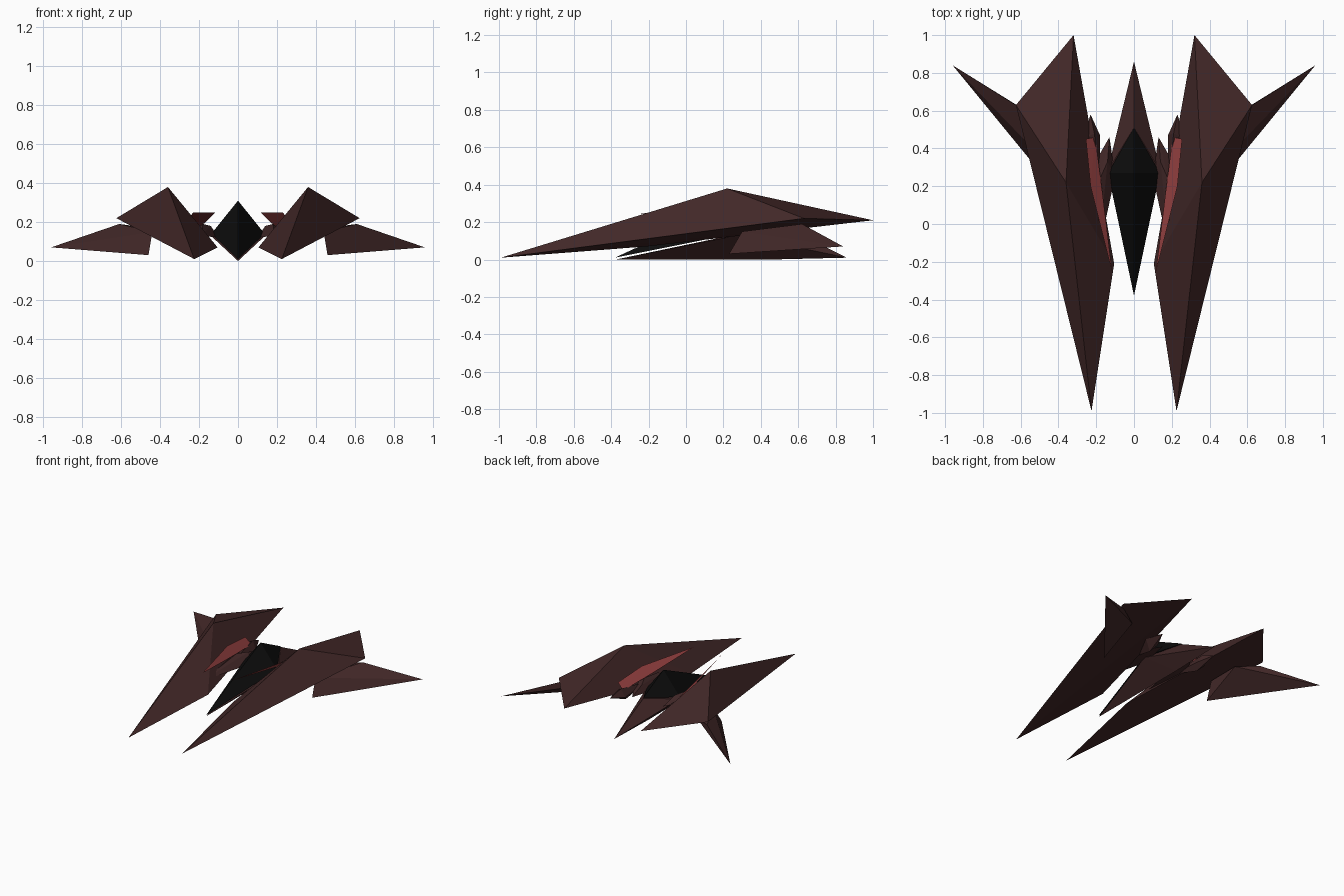
import bpy, bmesh

if "Cube" in bpy.data.objects:
    bpy.data.objects.remove(bpy.data.objects["Cube"])


def material(name, rgb):
    m = bpy.data.materials.new(name)
    m.diffuse_color = (*rgb, 1)
    m.use_nodes = True
    m.node_tree.nodes["Principled BSDF"].inputs["Base Color"].default_value = m.diffuse_color
    return m


BROWN = material("dark_brown", (0.055, 0.021, 0.021))
RED = material("dull_red", (0.29, 0.05, 0.05))
BLACK = material("black_glass", (0.004, 0.004, 0.004))


def facet(name, points, mat, sides=(1,)):
    """Flat-faced solid spanned by a few corner points, one per side."""
    for s in sides:
        bm = bmesh.new()
        for x, y, z in points:
            bm.verts.new((x * s, y, z))
        res = bmesh.ops.convex_hull(bm, input=bm.verts)
        junk = [v for v in bm.verts if not v.link_faces]
        bmesh.ops.delete(bm, geom=junk, context='VERTS')
        bmesh.ops.recalc_face_normals(bm, faces=bm.faces)
        label = name if len(sides) == 1 else name + ("_right" if s > 0 else "_left")
        me = bpy.data.meshes.new(label)
        bm.to_mesh(me)
        bm.free()
        me.materials.append(mat)
        bpy.context.collection.objects.link(bpy.data.objects.new(label, me))


BOTH = (1, -1)

# central fuselage: low keel with a pointed tail
facet("fuselage", [(0, -0.375, 0), (0.14, 0.28, 0.13), (-0.14, 0.28, 0.13),
                   (0, 0.45, 0), (0, 0.86, 0.01), (0, 0.51, 0.185)], BROWN)

# black faceted canopy
facet("canopy", [(0, -0.38, 0.01), (0.137, 0.27, 0.14), (-0.137, 0.27, 0.14),
                 (0, 0.27, 0.31), (0, 0.51, 0.19)], BLACK)

# long side hulls: front tip, ridge peak, outer corner, rear tip, inner corner
facet("side_hull", [(0.225, -0.99, 0.01), (0.36, 0.22, 0.38), (0.625, 0.63, 0.22),
                    (0.32, 1.0, 0.21), (0.105, -0.21, 0.07)], BROWN, BOTH)

# swept outer wings
facet("wing", [(0.46, 0.23, 0.03), (0.44, 0.3, 0.15), (0.46, 0.53, 0.17),
               (0.61, 0.62, 0.19), (0.96, 0.84, 0.07)], BROWN, BOTH)

# red blades along the inner flanks
facet("red_blade", [(0.115, -0.26, 0.25), (0.23, 0.2, 0.25), (0.255, 0.45, 0.215),
                    (0.205, 0.46, 0.17), (0.165, 0.15, 0.2)], RED, BOTH)

# struts joining fuselage and side hulls
facet("strut", [(0.10, 0.25, 0.12), (0.13, 0.46, 0.14), (0.14, 0.33, 0.18),
                (0.18, 0.24, 0.19), (0.19, -0.16, 0.13), (0.25, 0.25, 0.14)], BROWN, BOTH)

# small rear thruster pods
facet("thruster_pod", [(0.18, 0.2, 0.15), (0.18, 0.47, 0.13), (0.21, 0.48, 0.19),
                       (0.23, 0.58, 0.15), (0.27, 0.45, 0.15), (0.21, 0.42, 0.09)], BROWN, BOTH)
